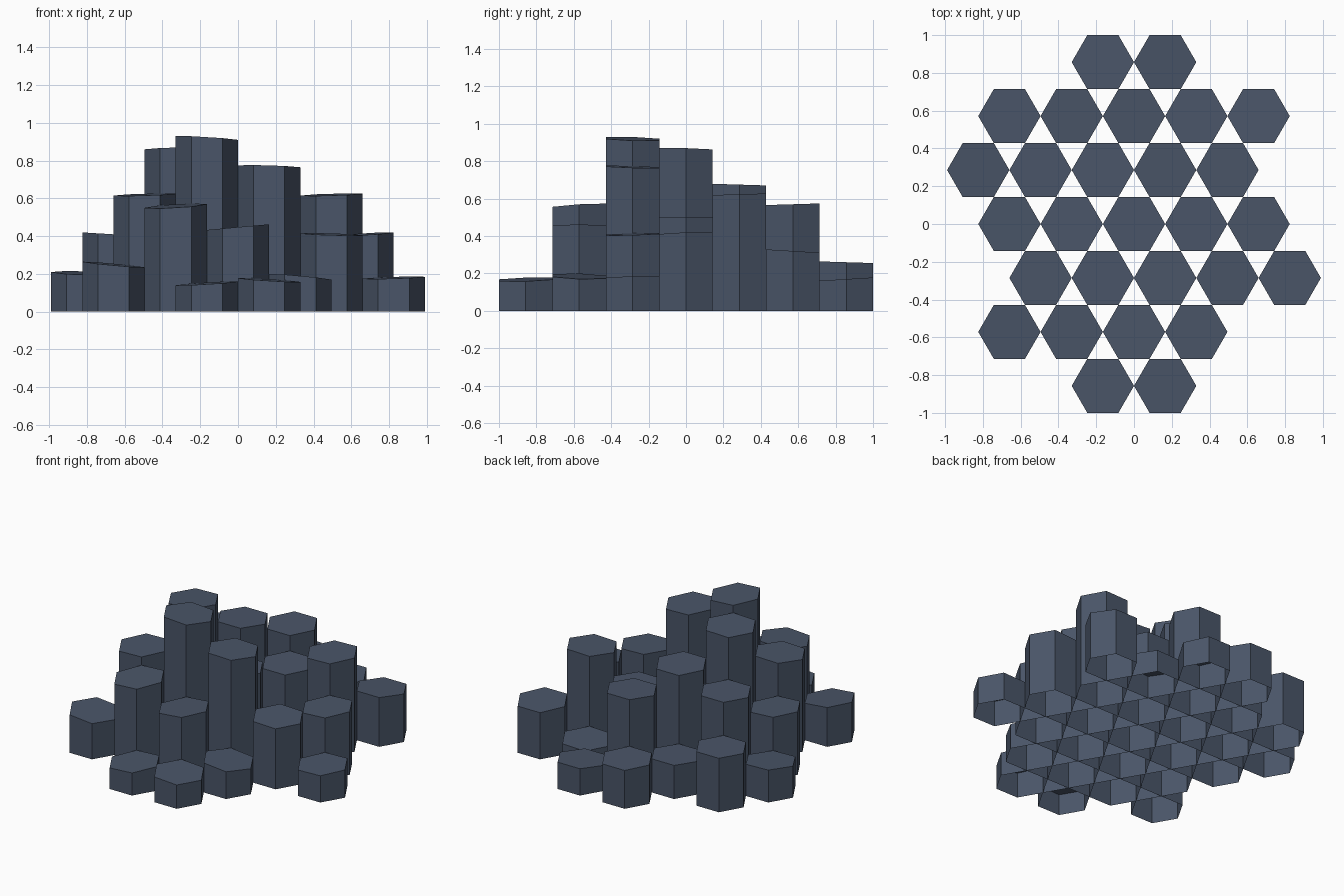
import bpy
import bmesh
from math import cos, sin, pi, sqrt

default_cube = bpy.data.objects.get("Cube")
if default_cube:
    bpy.data.objects.remove(default_cube, do_unlink=True)

# Seven rows of touching hexagons fill a depth of two units
APOTHEM = 1 / 7
RADIUS = 2 * APOTHEM / sqrt(3)

# Slate stone
slate = bpy.data.materials.new("slate_stone")
slate.use_nodes = True
slate_colour = (0.068, 0.091, 0.138, 1)
slate.diffuse_color = slate_colour
shader = slate.node_tree.nodes["Principled BSDF"]
shader.inputs["Base Color"].default_value = slate_colour
shader.inputs["Roughness"].default_value = 0.9


def stone_column(name, x, y, height, rise_x, rise_y):
    """Hexagonal column, open underneath, with a slightly tilted cap."""
    bm = bmesh.new()
    base, top = [], []
    for i in range(6):
        dx, dy = cos(i * pi / 3), sin(i * pi / 3)
        z = height + (dx * rise_x + dy * rise_y) / 2
        base.append(bm.verts.new((dx * RADIUS, dy * RADIUS, 0)))
        top.append(bm.verts.new((dx * RADIUS, dy * RADIUS, z)))
    for i in range(6):
        j = (i + 1) % 6
        bm.faces.new((base[i], base[j], top[j], top[i]))
    bm.faces.new(top)
    mesh = bpy.data.meshes.new(name)
    bm.to_mesh(mesh)
    bm.free()
    mesh.materials.append(slate)
    column = bpy.data.objects.new(name, mesh)
    column.location = (x, y, 0)
    bpy.context.collection.objects.link(column)


# Rows from front to back: name, first column in radius steps,
# then (height, cap rise along x, cap rise along y) for each column
rows = [
    ("front_edge", -1, [(.15, .02, .01), (.168, -.02, .01)]),
    ("front", -4, [(.25, -.03, .01), (.56, .02, .02), (.448, .03, 0),
                   (.185, -.03, -.01)]),
    ("front_middle", -3, [(.62, .01, .01), (.92, -.02, -.01), (.77, -.01, -.01),
                          (.41, -.01, .01), (.18, .01, .01)]),
    ("middle", -4, [(.41, -.02, 0), (.865, .01, -.01), (.5, 0, 0),
                    (.25, 0, 0), (.41, .02, .01)]),
    ("back_middle", -5, [(.205, -.01, .02), (.58, 0, 0), (.675, 0, -.01),
                         (.46, 0, .01), (.62, .01, .01)]),
    ("back", -4, [(.36, 0, 0), (.22, 0, .01), (.57, 0, .01),
                  (.15, .01, -.01), (.32, 0, -.02)]),
    ("back_edge", -1, [(.26, 0, -.01), (.17, 0, .02)]),
]

for row, (row_name, first, columns) in enumerate(rows):
    for step, shape in enumerate(columns):
        stone_column(f"{row_name}_column_{step + 1}",
                     (first + 2 * step) * RADIUS, (row - 3) * 2 * APOTHEM, *shape)
